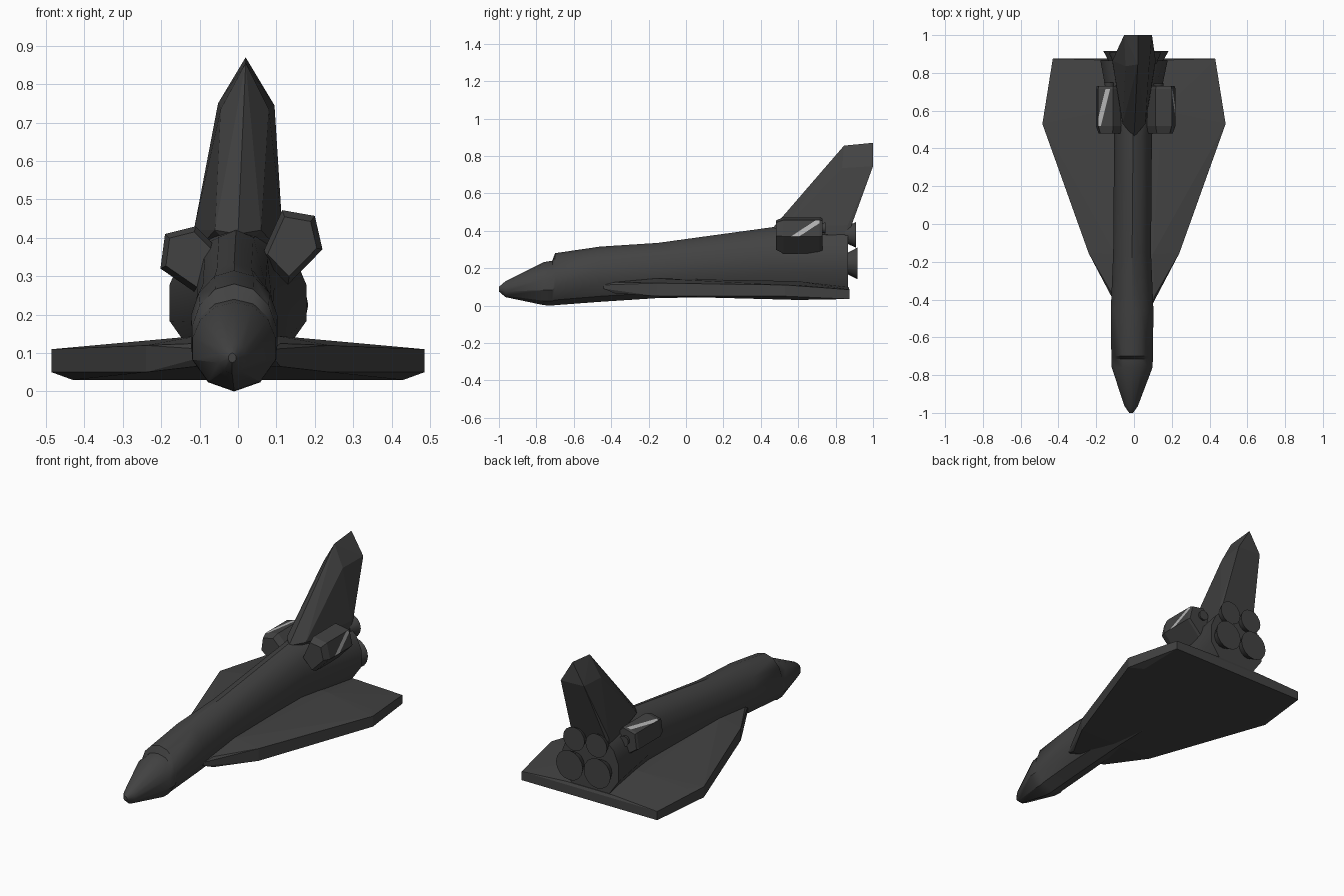
import bpy, bmesh, math
from mathutils import Vector, Matrix

if "Cube" in bpy.data.objects:
    bpy.data.objects.remove(bpy.data.objects["Cube"])


def material(name, v):
    m = bpy.data.materials.new(name)
    m.diffuse_color = (v, v, v, 1)
    m.use_nodes = True
    m.node_tree.nodes["Principled BSDF"].inputs["Base Color"].default_value = m.diffuse_color
    return m


dark = material("dark grey", 0.055)
light = material("light grey", 0.45)


def finish(bm, name, smooth=None):
    bmesh.ops.recalc_face_normals(bm, faces=bm.faces[:])
    me = bpy.data.meshes.new(name)
    bm.to_mesh(me)
    bm.free()
    me.materials.append(dark)
    me.materials.append(light)
    ob = bpy.data.objects.new(name, me)
    bpy.context.collection.objects.link(ob)
    if smooth:
        bpy.ops.object.select_all(action='DESELECT')
        ob.select_set(True)
        bpy.context.view_layer.objects.active = ob
        bpy.ops.object.shade_smooth_by_angle(angle=math.radians(smooth))
    return ob


def hull_mesh(points):
    bm = bmesh.new()
    for p in points:
        bm.verts.new(p)
    r = bmesh.ops.convex_hull(bm, input=bm.verts[:])
    junk = {g for g in r["geom_interior"] + r["geom_unused"] if isinstance(g, bmesh.types.BMVert)}
    bmesh.ops.delete(bm, geom=list(junk), context='VERTS')
    bmesh.ops.dissolve_limit(bm, angle_limit=math.radians(1), verts=bm.verts[:], edges=bm.edges[:])
    bmesh.ops.recalc_face_normals(bm, faces=bm.faces[:])
    return bm


# Fuselage: y, centre x, half width, bottom z, top z
stations = [
    (-1.0, -.015, .01, .075, .1), (-.965, -.015, .035, .045, .13),
    (-.76, -.01, .108, .002, .232), (-.715, -.01, .11, .0, .24),
    (-.7, -.01, .11, .002, .28), (-.46, -.01, .113, .02, .315),
    (-.15, -.01, .1, .04, .335), (.47, -.005, .1, .05, .42),
    (.865, 0, .178, .05, .43)]
half = [(0, 0), (.62, .1), (1, .35), (1, .6), (.82, .8), (.45, .95), (0, 1)]
section = half + [(-x, z) for x, z in half[-2:0:-1]]
bm = bmesh.new()
rings = [[bm.verts.new((cx + a * w, y, zb + b * (zt - zb))) for a, b in section]
         for y, cx, w, zb, zt in stations]
n = len(section)
for r0, r1 in zip(rings, rings[1:]):
    for i in range(n):
        bm.faces.new((r0[i], r0[(i + 1) % n], r1[(i + 1) % n], r1[i]))
bm.faces.new(rings[0])
bm.faces.new(rings[-1])
finish(bm, "fuselage", 32)

# Delta wing: x, y, bottom z, top z
outline = [(.09, -.44, .09, .11), (.11, -.38, .065, .125), (.24, -.155, .05, .12),
           (.485, .53, .05, .11), (.43, .6, .03, .11), (.43, .875, .035, .085),
           (.1, -.16, .05, .145), (.15, .868, .035, .1), (.15, .6, .03, .13)]
finish(hull_mesh([(s * x, y, z) for x, y, a, b in outline for z in (a, b) for s in (1, -1)]),
       "delta_wing")

# Tail fin with ridged leading edge
finish(hull_mesh([(.02, 1, .87), (.02, .845, .855),
                  (-.045, .835, .735), (.08, .835, .735),
                  (-.052, 1, .75), (.095, 1, .745),
                  (0, .46, .41), (-.06, .53, .42), (.06, .53, .42),
                  (-.115, .865, .42), (.115, .865, .43),
                  (-.115, .86, .36), (.115, .86, .36), (0, .5, .36)]), "tail_fin")


# Side pods, each with a light streak cut into one face
def pod(name, ring, streak_point, streak_normal, facing):
    cx = sum(p[0] for p in ring) / len(ring)
    cz = sum(p[1] for p in ring) / len(ring)
    pts = []
    for y, k in ((.48, .8), (.52, 1), (.715, 1), (.73, .93)):
        pts += [(cx + (x - cx) * k, y, cz + (z - cz) * k) for x, z in ring]
    bm = hull_mesh(pts)
    nrm = Vector(streak_normal).normalized()
    mid = Vector(streak_point)
    for s in (-1, 1):
        bmesh.ops.bisect_plane(bm, geom=bm.verts[:] + bm.edges[:] + bm.faces[:],
                               plane_co=mid + nrm * .012 * s, plane_no=nrm)
    for f in bm.faces:
        inside = abs((f.calc_center_median() - mid).dot(nrm)) < .012
        f.material_index = int(inside and f.normal.dot(Vector(facing)) > .93)
    finish(bm, name)


pod("right_pod", [(.115, .472), (.2, .457), (.22, .37), (.13, .278), (.06, .35)],
    (.21, .645, .41), (0, .085, -.13), (1, 0, 0))
pod("left_pod", [(-.19, .41), (-.11, .43), (-.05, .37), (-.1, .25), (-.202, .32)],
    (-.16, .63, .42), (.2, -.05, 0), (0, 0, 1))


# Closed engine bells and small pod nozzles
def bell(name, x, z, y0, y1, r0, r1, sides=16):
    bm = bmesh.new()
    bmesh.ops.create_cone(bm, cap_ends=True, segments=sides, radius1=r1, radius2=r0, depth=y1 - y0,
                          matrix=Matrix.Translation((x, (y0 + y1) / 2, z)) @ Matrix.Rotation(math.pi / 2, 4, 'X'))
    finish(bm, name, 40)


for s, side in ((-1, "left"), (1, "right")):
    bell(side + "_lower_engine", .01 + s * .088, .225, .85, .917, .05, .085)
    bell(side + "_upper_engine", .005 + s * .071, .378, .85, .908, .042, .068)
bell("right_pod_nozzle", .13, .415, .71, .745, .02, .03, 10)
bell("left_pod_nozzle", -.13, .36, .71, .75, .02, .03, 10)
